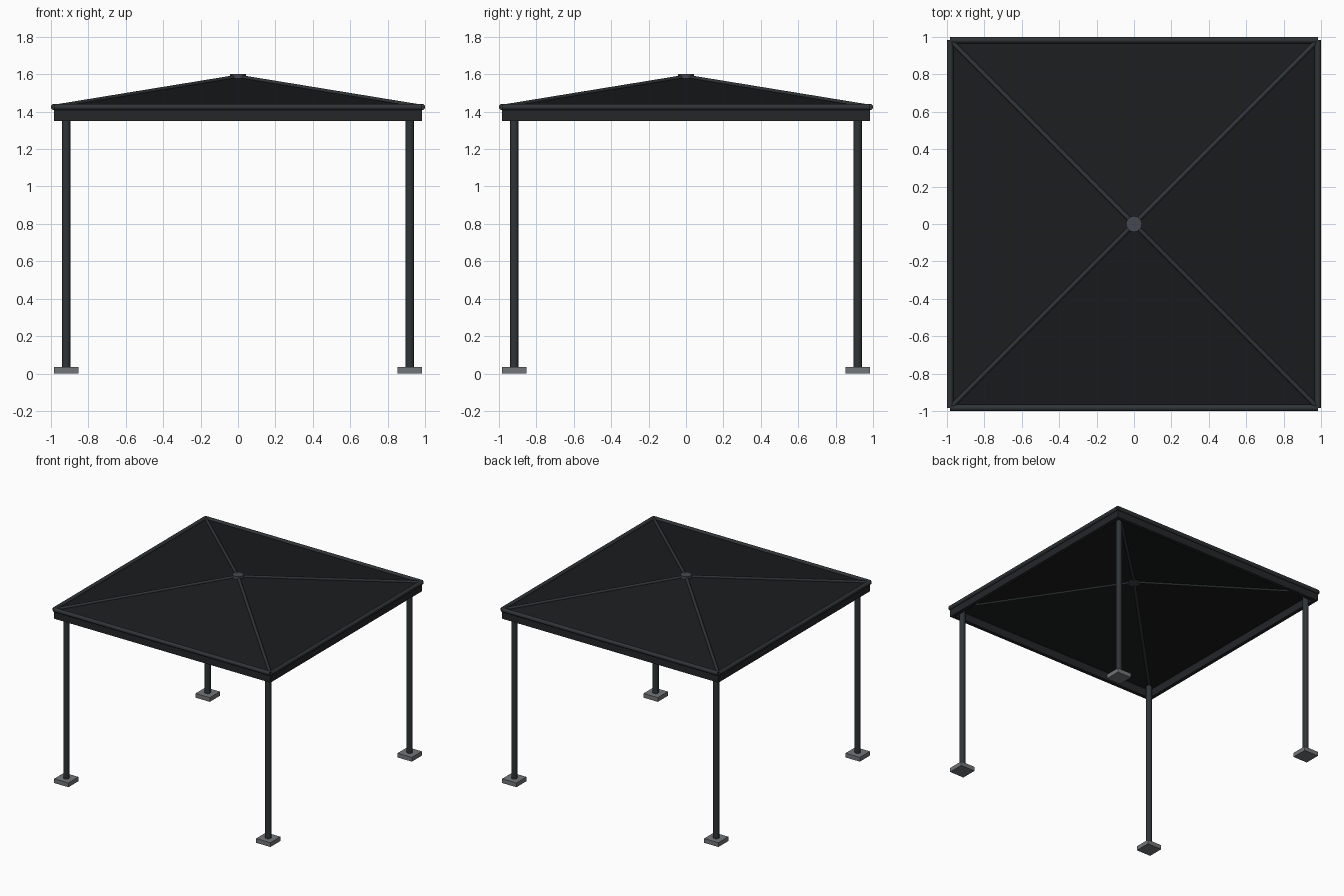
import bpy, math
from mathutils import Vector

if "Cube" in bpy.data.objects:
    bpy.data.objects.remove(bpy.data.objects["Cube"])


def material(name, rgb):
    m = bpy.data.materials.new(name)
    m.diffuse_color = (*rgb, 1)
    m.use_nodes = True
    m.node_tree.nodes["Principled BSDF"].inputs["Base Color"].default_value = m.diffuse_color
    return m


ROOF = material("roof_black", (0.011, 0.012, 0.013))
FRAME = material("frame_charcoal", (0.028, 0.034, 0.037))
FASCIA = material("fascia_dark", (0.018, 0.019, 0.022))
HUB = material("hub_grey", (0.06, 0.065, 0.08))
FOOT = material("foot_grey", (0.17, 0.18, 0.19))


def box(name, loc, size, mat):
    bpy.ops.mesh.primitive_cube_add(size=1, location=loc)
    ob = bpy.context.object
    ob.name = name
    ob.scale = size
    bpy.ops.object.transform_apply(location=False, rotation=False, scale=True)
    ob.data.materials.append(mat)
    return ob


def rod(name, a, b, radius, mat, sides=16):
    a, b = Vector(a), Vector(b)
    bpy.ops.mesh.primitive_cylinder_add(vertices=sides, radius=radius,
                                        depth=(b - a).length, location=(a + b) / 2)
    ob = bpy.context.object
    ob.name = name
    ob.rotation_euler = (b - a).to_track_quat('Z', 'Y').to_euler()
    ob.data.materials.append(mat)
    bpy.ops.object.shade_smooth_by_angle(angle=math.radians(40))
    return ob


POST = 0.918    # post centre offset
EAVE = 0.983    # roof edge offset
EAVE_Z, APEX_Z = 1.424, 1.585

# Roof sheet: thin four-sided pyramid
corners = [(-EAVE, -EAVE), (EAVE, -EAVE), (EAVE, EAVE), (-EAVE, EAVE)]
mesh = bpy.data.meshes.new("roof_sheet")
mesh.from_pydata([(x, y, EAVE_Z) for x, y in corners] + [(0, 0, APEX_Z)], [],
                 [(i, (i + 1) % 4, 4) for i in range(4)])
roof = bpy.data.objects.new("roof_sheet", mesh)
bpy.context.collection.objects.link(roof)
mesh.materials.append(ROOF)

# Posts, feet and hip bars at each corner
for sx, sy, tag in ((-1, -1, "front_left"), (1, -1, "front_right"),
                    (1, 1, "back_right"), (-1, 1, "back_left")):
    px, py = sx * POST, sy * POST
    rod(tag + "_post", (px, py, 0.03), (px, py, 1.42), 0.023, FRAME)
    box(tag + "_foot", (px, py, 0.0175), (0.13, 0.13, 0.035), FOOT)
    rod(tag + "_hip_bar", (sx * 0.98, sy * 0.98, EAVE_Z + 0.002),
        (0, 0, APEX_Z + 0.001), 0.012, FRAME, 12)

# Fascia beams and round eave rails on the four sides
for s, xt, yt in ((-1, "left", "front"), (1, "right", "back")):
    box(yt + "_fascia", (0, s * 0.968, 1.382), (1.966, 0.03, 0.064), FASCIA)
    box(xt + "_fascia", (s * 0.968, 0, 1.382), (0.03, 1.906, 0.064), FASCIA)
    rod(yt + "_eave_rail", (-EAVE, s * EAVE, 1.425), (EAVE, s * EAVE, 1.425), 0.017, FRAME)
    rod(xt + "_eave_rail", (s * EAVE, -EAVE, 1.425), (s * EAVE, EAVE, 1.425), 0.017, FRAME)

# Hub at the peak
rod("peak_hub", (0, 0, 1.573), (0, 0, 1.602), 0.042, HUB, 24)
